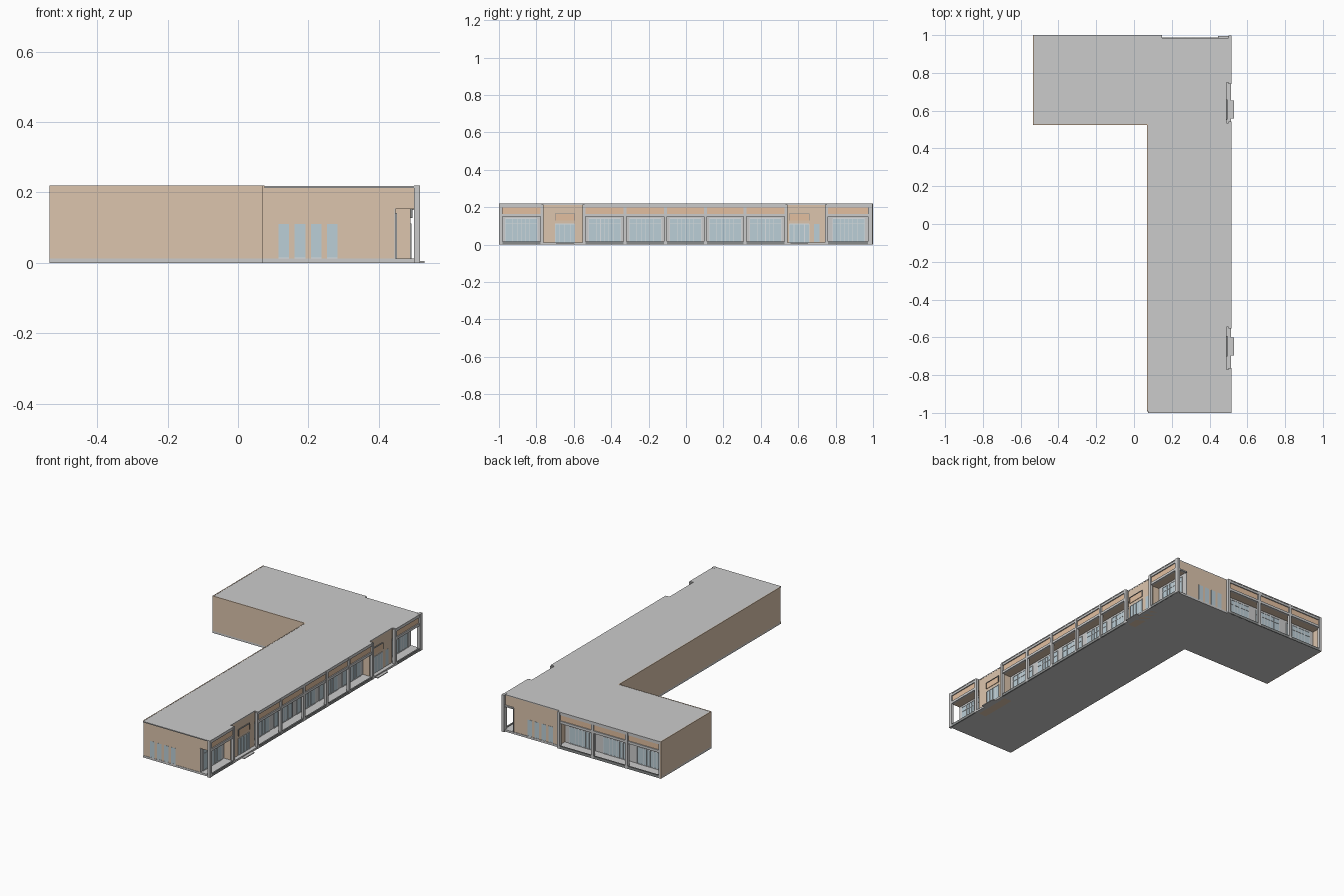
import bpy, bmesh

if "Cube" in bpy.data.objects:
    bpy.data.objects.remove(bpy.data.objects["Cube"])


def material(name, *rgb):
    m = bpy.data.materials.new(name)
    m.diffuse_color = (*rgb, 1)
    m.use_nodes = True
    m.node_tree.nodes["Principled BSDF"].inputs["Base Color"].default_value = m.diffuse_color
    return m


TAN = material("tan_render", 0.72, 0.56, 0.42)
ORANGE = material("orange_panel", 0.76, 0.52, 0.35)
GLASS = material("glass", 0.50, 0.62, 0.68)
ROOF = material("roof_grey", 0.74, 0.77, 0.74)
GREY = material("frame_grey", 0.55, 0.56, 0.56)
DARK = material("dark_trim", 0.25, 0.26, 0.26)
PALE = material("pale_frame", 0.70, 0.74, 0.76)


def finish(name, bm, mat):
    bmesh.ops.recalc_face_normals(bm, faces=bm.faces)
    me = bpy.data.meshes.new(name)
    bm.to_mesh(me)
    bm.free()
    ob = bpy.data.objects.new(name, me)
    me.materials.append(mat)
    bpy.context.collection.objects.link(ob)


def prism(name, points, z0, z1, mat):
    bm = bmesh.new()
    face = bm.faces.new([bm.verts.new((x, y, z0)) for x, y in points])
    ext = bmesh.ops.extrude_face_region(bm, geom=[face], use_keep_orig=True)
    for v in ext["geom"]:
        if isinstance(v, bmesh.types.BMVert):
            v.co.z = z1
    finish(name, bm, mat)


def boxes(name, items, mat):
    """One object from many boxes given as x0, x1, y0, y1, z0, z1."""
    bm = bmesh.new()
    for x0, x1, y0, y1, z0, z1 in items:
        for v in bmesh.ops.create_cube(bm, size=1)["verts"]:
            v.co.x = x1 if v.co.x > 0 else x0
            v.co.y = y1 if v.co.y > 0 else y0
            v.co.z = z1 if v.co.z > 0 else z0
    finish(name, bm, mat)


def on_wall(side, u0, u1, d0, d1, z0, z1):
    """Box on a wall: u runs along it, d is depth outwards from its plane."""
    plane, axis, sign = WALLS[side]
    a, b = sorted((sign * (plane + d0), sign * (plane + d1)))
    return (a, b, u0, u1, z0, z1) if axis == "x" else (u0, u1, a, b, z0, z1)


WALLS = {"east": (0.515, "x", 1), "north": (1.0, "y", 1), "entry": (0.49, "x", 1),
         "south_end": (0.99, "y", -1), "north_end": (0.985, "y", 1)}

# main masses: ground floor core, upper band, roof and base
prism("ground_floor_core", [(-.532, .528), (.073, .528), (.073, -.99), (.445, -.99), (.445, .985),
                            (.145, .985), (.145, .93), (-.532, .93)], 0.001, 0.16, TAN)
prism("upper_band", [(-.532, .528), (.073, .528), (.073, -.99), (.503, -.99), (.503, -.77), (.489, -.77),
                     (.489, -.545), (.503, -.545), (.503, .535), (.489, .535), (.489, .75), (.503, .75),
                     (.503, .985), (.145, .985), (.145, .988), (-.532, .988)], 0.153, 0.215, TAN)
prism("roof_slab", [(-.53, .53), (.075, .53), (.075, -1), (.515, -1), (.515, -.77), (.491, -.77),
                    (.491, -.545), (.515, -.545), (.515, .535), (.491, .535), (.491, .75), (.515, .75),
                    (.515, .985), (.145, .985), (.145, 1), (-.53, 1)], 0.213, 0.219, ROOF)
prism("base_slab", [(-.535, .525), (.07, .525), (.07, -.992), (.513, -.992), (.513, .988),
                    (.145, .988), (.145, .998), (-.535, .998)], 0, 0.012, GREY)
boxes("plain_walls", [(-.535, -.53, .525, 1, 0, .22), (-.535, .075, .525, .53, 0, .22),
                      (.07, .075, -.99, .53, 0, .22)], TAN)
boxes("entrance_blocks", [(.44, .49, -.77, -.545, 0, .218), (.44, .49, .535, .75, 0, .218)], TAN)

# colonnade bays: runs of column positions along each facade
runs = [("east", [-.992, -.77]), ("east", [-.545, -.325, -.11, .105, .315, .535]),
        ("east", [.75, .99]), ("north", [-.527, -.308, -.082, .14])]
columns, beams, panels, curbs, backs, glass, mullions = [], [], [], [], [], [], []
for side, stops in runs:
    a, b = stops[0], stops[-1]
    columns += [on_wall(side, s - .008, s + .008, -.016, 0, 0, .215) for s in stops]
    beams += [on_wall(side, a, b, -.015, -.002, z0, z1) for z0, z1 in ((.15, .165), (.2, .214))]
    curbs.append(on_wall(side, a, b, -.01, -.001, 0, .016))
    backs.append(on_wall(side, a, b, -.071, -.068, .01, .155))
    for s, t in zip(stops, stops[1:]):
        c, h = (s + t) / 2, .085
        panels.append(on_wall(side, s, t, -.014, -.008, .16, .205))
        glass.append(on_wall(side, c - h, c + h, -.07, -.066, .015, .14))
        for u in (-h, -.045, -.022, 0, .022, .045, h):
            mullions.append(on_wall(side, c + u - .0015, c + u + .0015, -.068, -.064, .012, .14))
        for z in (.014, .112, .14):
            mullions.append(on_wall(side, c - h, c + h, -.068, -.064, z - .0015, z + .0015))
boxes("colonnade_columns", columns, GREY)
boxes("colonnade_beams", beams, GREY)
boxes("spandrel_panels", panels, ORANGE)
boxes("porch_curbs", curbs, DARK)
boxes("porch_back_walls", backs, GREY)
boxes("shop_glazing", glass, GLASS)
boxes("shop_mullions", mullions, PALE)

# corner piers beside the open porch ends
boxes("corner_piers", [(.499, .516, -1, -.98, 0, .22), (.499, .516, .972, .998, 0, .22),
                       (.445, .5, .98, .994, .15, .158)], ROOF)

# slim windows with sill panels on the two end walls
slim, sills = [], []
for side, first in (("south_end", .115), ("north_end", .185)):
    for i in range(4):
        u = first + i * .046
        slim.append(on_wall(side, u, u + .03, -.004, .001, .015, .11))
        sills.append(on_wall(side, u, u + .03, -.004, .002, .003, .015))
boxes("slim_windows", slim, GLASS)
boxes("window_sills", sills, PALE)

# entrances: doors, sign panels and steps
doors, frames, signs, trims, steps = [], [], [], [], []
for u0, u1 in ((-.7, -.595), (.553, .658)):
    m = (u0 + u1) / 2
    doors.append(on_wall("entry", u0, u1, -.002, .001, .012, .11))
    for u in (u0, m - .028, m, m + .028, u1):
        frames.append(on_wall("entry", u - .0015, u + .0015, 0, .003, .012, .11))
    frames.append(on_wall("entry", u0, u1, 0, .003, .108, .112))
    signs.append(on_wall("entry", u0, u1, 0, .003, .128, .165))
    trims.append(on_wall("entry", u0, u1, 0, .006, .163, .167))
    trims += [on_wall("entry", u - .001, u + .001, 0, .006, .128, .167) for u in (u0, u1)]
    steps += [on_wall("entry", u0, u1, 0, .016, 0, .01), on_wall("entry", u0 + .005, u1 - .005, .01, .04, 0, .005)]
doors.append(on_wall("entry", .685, .715, -.002, .001, .015, .11))
boxes("entrance_doors", doors, GLASS)
boxes("door_frames", frames, PALE)
boxes("sign_panels", signs, ORANGE)
boxes("sign_trims", trims, DARK)
boxes("entrance_steps", steps, GREY)
